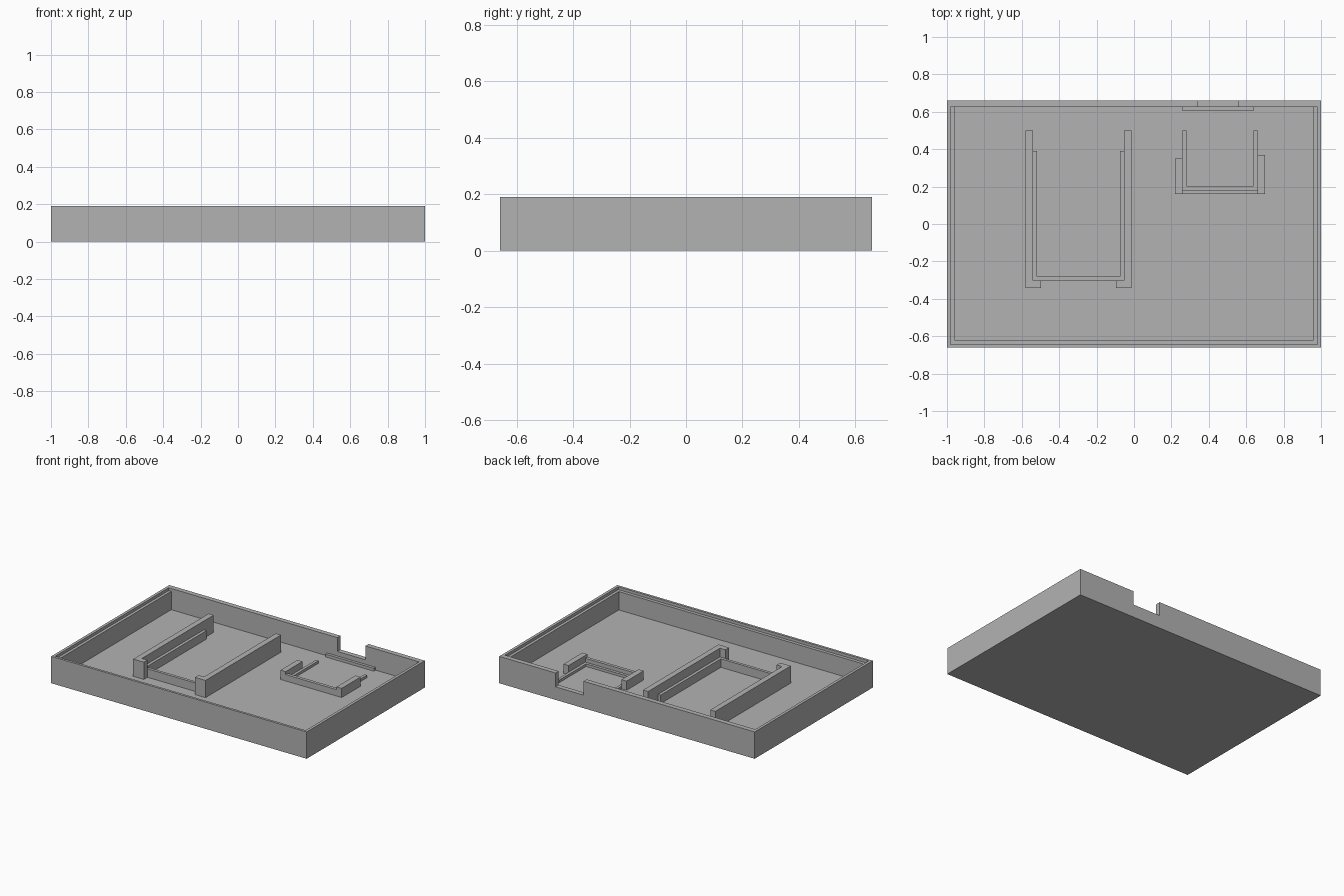
import bpy
import bmesh

if "Cube" in bpy.data.objects:
    bpy.data.objects.remove(bpy.data.objects["Cube"], do_unlink=True)

GREY = (0.45, 0.45, 0.45, 1)
grey = bpy.data.materials.new("plain grey")
grey.use_nodes = True
grey.diffuse_color = GREY
grey.node_tree.nodes["Principled BSDF"].inputs["Base Color"].default_value = GREY

HEIGHT, FLOOR = 0.19, 0.04
SINK = FLOOR - 0.01  # fittings reach slightly into the floor


def prism(name, outline, z0, z1):
    """Extrude a flat outline between two heights."""
    bm = bmesh.new()
    face = bm.faces.new([bm.verts.new((x, y, z0)) for x, y in outline])
    top = bmesh.ops.extrude_face_region(bm, geom=[face])["geom"]
    verts = [v for v in top if isinstance(v, bmesh.types.BMVert)]
    bmesh.ops.translate(bm, verts=verts, vec=(0, 0, z1 - z0))
    bmesh.ops.recalc_face_normals(bm, faces=bm.faces)
    mesh = bpy.data.meshes.new(name)
    bm.to_mesh(mesh)
    bm.free()
    mesh.materials.append(grey)
    obj = bpy.data.objects.new(name, mesh)
    bpy.context.collection.objects.link(obj)
    return obj


def box(name, x0, x1, y0, y1, z0, z1):
    return prism(name, [(x0, y0), (x1, y0), (x1, y1), (x0, y1)], z0, z1)


def u_shape(name, x0, x1, y0, y1, thick, z1):
    """U-shaped rail, open towards the back."""
    a, b = x0 + thick, x1 - thick
    return prism(name, [(x0, y0), (x1, y0), (x1, y1), (b, y1),
                        (b, y0 + thick), (a, y0 + thick), (a, y1), (x0, y1)],
                 SINK, z1)


# Tray shell: cavity, lid ledge on three sides, and a port notch in the back
tray = box("tray", -1, 1, -0.66, 0.66, 0, HEIGHT)
cutters = [
    box("cavity_cutter", -0.96, 0.96, -0.62, 0.625, FLOOR, 0.3),
    box("ledge_cutter", -0.98, 0.98, -0.643, 0.625, HEIGHT - 0.02, 0.32),
    box("notch_cutter", 0.34, 0.56, 0.6, 0.7, 0.092, 0.34),
]
for cutter in cutters:
    cutter.hide_render = True
    mod = tray.modifiers.new(cutter.name, "BOOLEAN")
    mod.operation = "DIFFERENCE"
    mod.solver = "EXACT"
    mod.object = cutter
bpy.context.view_layer.update()
cut_mesh = bpy.data.meshes.new_from_object(
    tray.evaluated_get(bpy.context.evaluated_depsgraph_get()))
tray.modifiers.clear()
tray.data = cut_mesh
for cutter in cutters:
    bpy.data.objects.remove(cutter, do_unlink=True)

# Large holder: two tall walls with hooked front corners and a lower inner rail
MID = -0.297
for side, name in ((-1, "large_holder_right_wall"), (1, "large_holder_left_wall")):
    outline = [(0.283, -0.343), (0.2, -0.343), (0.2, -0.303),
               (0.243, -0.303), (0.243, 0.5), (0.283, 0.5)]
    prism(name, [(MID + side * x, y) for x, y in outline], SINK, 0.162)
u_shape("large_holder_rail", MID - 0.243, MID + 0.243, -0.303, 0.39, 0.021, 0.1)

# Small holder: side blocks, front bar and a low inner rail
box("small_holder_right_block", 0.22, 0.26, 0.16, 0.35, SINK, 0.105)
box("small_holder_left_block", 0.66, 0.70, 0.16, 0.37, SINK, 0.105)
box("small_holder_front_bar", 0.26, 0.66, 0.16, 0.183, SINK, 0.085)
u_shape("small_holder_rail", 0.26, 0.66, 0.183, 0.5, 0.02, 0.058)

# Low sill inside the back wall below the notch
box("notch_sill", 0.26, 0.64, 0.605, 0.625, SINK, 0.06)
